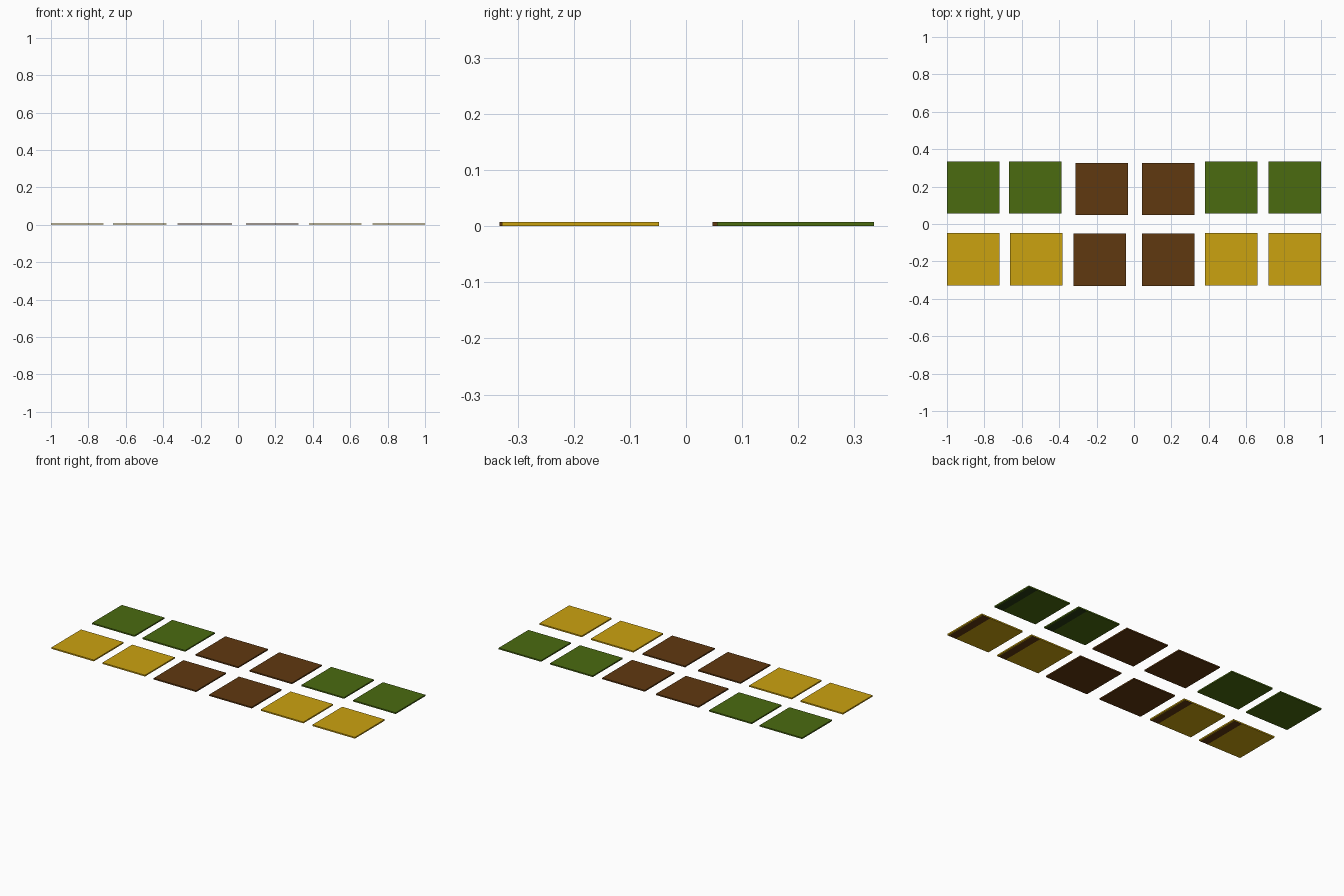
import bpy, bmesh
from mathutils import Matrix

if "Cube" in bpy.data.objects:
    bpy.data.objects.remove(bpy.data.objects["Cube"])


def material(name, rgb):
    m = bpy.data.materials.new(name)
    m.diffuse_color = (*rgb, 1)
    m.use_nodes = True
    m.node_tree.nodes["Principled BSDF"].inputs["Base Color"].default_value = m.diffuse_color
    return m


YELLOW = material("yellow", (0.60, 0.36, 0.005))
GREEN = material("green", (0.07, 0.147, 0.005))
BROWN = material("brown", (0.117, 0.04, 0.005))
DARK_GREEN = material("dark green", (0.022, 0.045, 0.006))

SIZE, THICK, STRIP = 0.28, 0.008, 0.05


def tile(name, x, y, main, strip=None):
    """Thin square tile, with an optional coloured strip on the underside."""
    bm = bmesh.new()
    bmesh.ops.create_cube(bm, size=1, matrix=Matrix.Diagonal((SIZE, SIZE, THICK, 1)))
    if strip:
        for edge in (SIZE / 2 - 0.008, SIZE / 2 - 0.008 - STRIP):
            bmesh.ops.bisect_plane(bm, geom=bm.verts[:] + bm.edges[:] + bm.faces[:],
                                   plane_co=(edge, 0, 0), plane_no=(1, 0, 0))
        bm.normal_update()
        mid = SIZE / 2 - 0.008 - STRIP / 2
        for f in bm.faces:
            if f.normal.z < -0.5 and abs(f.calc_center_median().x - mid) < 0.01:
                f.material_index = 1
    mesh = bpy.data.meshes.new(name)
    bm.to_mesh(mesh)
    bm.free()
    mesh.materials.append(main)
    if strip:
        mesh.materials.append(strip)
    ob = bpy.data.objects.new(name, mesh)
    ob.location = (x, y, THICK / 2)
    bpy.context.collection.objects.link(ob)


# Back row: green pairs either side of a brown pair
for i, x in enumerate((-0.86, -0.527, 0.52, 0.86)):
    tile(f"green_tile_{i + 1}", x, 0.195, GREEN, DARK_GREEN if x > 0 else None)
for i, x in enumerate((-0.172, 0.183)):
    tile(f"back_brown_tile_{i + 1}", x, 0.187, BROWN)

# Front row: yellow pairs either side of a brown pair
for i, x in enumerate((-0.86, -0.523, 0.52, 0.86)):
    tile(f"yellow_tile_{i + 1}", x, -0.188, YELLOW, BROWN)
for i, x in enumerate((-0.183, 0.183)):
    tile(f"front_brown_tile_{i + 1}", x, -0.192, BROWN)
